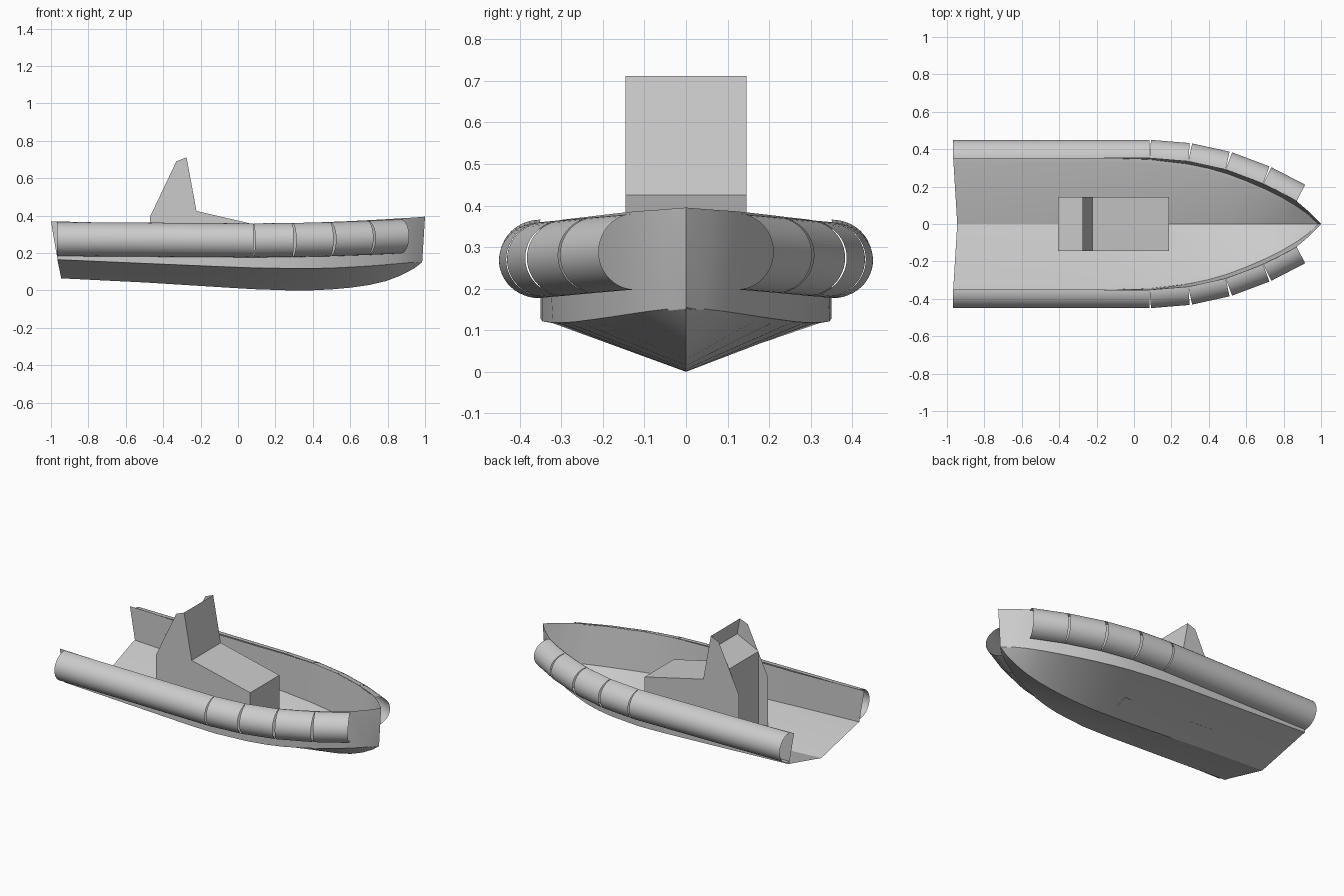
import bpy, bmesh, math
from mathutils import Vector

cube = bpy.data.objects.get("Cube")
if cube:
    bpy.data.objects.remove(cube, do_unlink=True)

grey = bpy.data.materials.new("plain_grey")
grey.use_nodes = True
grey.diffuse_color = (0.6, 0.6, 0.6, 1)
grey.node_tree.nodes["Principled BSDF"].inputs["Base Color"].default_value = (0.6, 0.6, 0.6, 1)


def finish(name, bm, angle=None):
    """Turn a bmesh into a named object, optionally smoothed by angle."""
    bmesh.ops.remove_doubles(bm, verts=bm.verts, dist=0.0005)
    bmesh.ops.dissolve_degenerate(bm, edges=bm.edges, dist=0.0001)
    bmesh.ops.recalc_face_normals(bm, faces=bm.faces)
    mesh = bpy.data.meshes.new(name)
    bm.to_mesh(mesh)
    bm.free()
    mesh.materials.append(grey)
    obj = bpy.data.objects.new(name, mesh)
    bpy.context.collection.objects.link(obj)
    if angle:
        bpy.ops.object.select_all(action='DESELECT')
        obj.select_set(True)
        bpy.context.view_layer.objects.active = obj
        bpy.ops.object.shade_smooth_by_angle(angle=math.radians(angle))
    return obj


def loft(bm, sections):
    """Skin consecutive open sections with quads."""
    rows = [[bm.verts.new(p) for p in s] for s in sections]
    for a, b in zip(rows, rows[1:]):
        for i in range(len(a) - 1):
            bm.faces.new((a[i], a[i + 1], b[i + 1], b[i]))


# Open hull shell: x, keel z, chine half width, chine z, sheer half width, sheer z
stations = [
    (-0.965, 0.065, 0.350, 0.165, 0.350, 0.370),
    (-0.50, 0.043, 0.350, 0.145, 0.350, 0.358),
    (-0.10, 0.018, 0.350, 0.128, 0.352, 0.355),
    (0.083, 0.007, 0.345, 0.121, 0.352, 0.356),
    (0.29, 0.000, 0.320, 0.118, 0.335, 0.360),
    (0.40, 0.001, 0.297, 0.118, 0.315, 0.363),
    (0.50, 0.006, 0.268, 0.120, 0.288, 0.367),
    (0.60, 0.015, 0.230, 0.125, 0.252, 0.371),
    (0.70, 0.029, 0.187, 0.131, 0.211, 0.376),
    (0.79, 0.050, 0.142, 0.138, 0.168, 0.381),
    (0.87, 0.080, 0.095, 0.145, 0.122, 0.386),
    (0.94, 0.117, 0.045, 0.151, 0.062, 0.390),
    (0.985, 0.155, 0.000, 0.155, 0.000, 0.395),
]
sections = []
for i, (x, zk, yc, zc, ys, zs) in enumerate(stations):
    xk, xs = x, x
    if i == 0:
        xk, xs = -0.945, -1.0       # raked stern
    elif i == len(stations) - 1:
        xs = 1.0                    # raked stem
    inner = yc * 0.93
    half = [(x, inner, zc - 0.004), (x, yc, zc), (xs, ys, zs)]
    port = [(a, -b, c) for a, b, c in reversed(half)]
    sections.append(port + [(xk, 0, zk)] + half)
bm = bmesh.new()
loft(bm, sections)
finish("hull", bm, 22)

# Half-round side tubes: straight lengths whose open ends leave wedge gaps
path = [(-0.968, 0.350), (0.083, 0.352), (0.29, 0.335),
        (0.49, 0.291), (0.69, 0.216), (0.87, 0.123)]
mid_z = [0.275, 0.268, 0.270, 0.274, 0.281, 0.289]
for side, label in ((1, "left"), (-1, "right")):
    for n in range(len(path) - 1):
        a, b = Vector(path[n]), Vector(path[n + 1])
        along = (b - a).normalized()
        out = Vector((-along.y, along.x))
        rings = []
        for p, z in ((a, mid_z[n]), (b, mid_z[n + 1])):
            ring = []
            for k in range(25):
                t = math.pi * (k / 24 - 0.5)
                q = p + out * 0.098 * math.cos(t)
                ring.append((q.x, side * q.y, z + 0.091 * math.sin(t)))
            rings.append(ring)
        bm = bmesh.new()
        loft(bm, rings)
        finish(f"{label}_tube_{n + 1}", bm, 30)

# Console side panels
W = 0.145
profile = [(-0.47, 0.085), (-0.47, 0.395), (-0.33, 0.69), (-0.275, 0.712),
           (-0.222, 0.425), (0.187, 0.330), (0.187, 0.055)]
bm = bmesh.new()
for y in (-W, W):
    bm.faces.new([bm.verts.new((x, y, z)) for x, z in profile])
finish("console_sides", bm)


def console_strip(name, points):
    bm = bmesh.new()
    loft(bm, [[(x, -W, z), (x, W, z)] for x, z in points])
    finish(name, bm)


# Windscreen, sloping front cover, and the dash recessed between the panels
console_strip("windscreen", profile[3:5])
console_strip("console_cover", profile[4:6])
console_strip("dash", [(-0.406, 0.54), (-0.256, 0.61)])

# Upright end walls, their lower edges following the V of the floor
for name, x, top, low, keel in (("console_front", 0.187, 0.33, 0.055, 0.006),
                                ("console_back", -0.406, 0.54, 0.082, 0.04)):
    bm = bmesh.new()
    bm.faces.new([bm.verts.new((x, y, z)) for y, z in
                  ((-W, top), (W, top), (W, low), (0, keel), (-W, low))])
    finish(name, bm)
